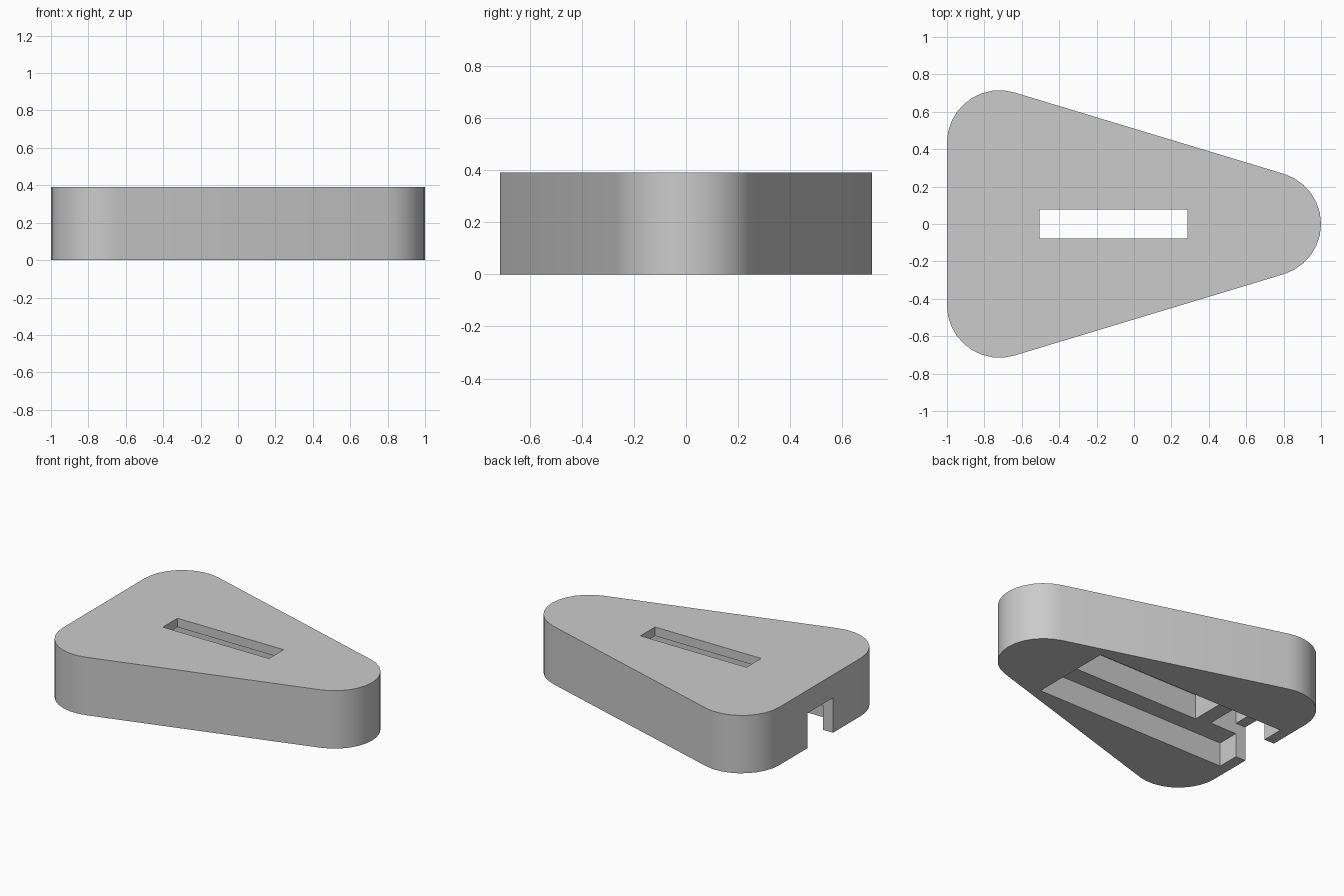
import bpy, bmesh, math

if "Cube" in bpy.data.objects:
    bpy.data.objects.remove(bpy.data.objects["Cube"], do_unlink=True)

HEIGHT, RADIUS = 0.39, 0.28
WALL_END = -0.925          # inner face of the wide end wall

grey = bpy.data.materials.new("light_grey")
grey.use_nodes = True
colour = (0.6, 0.6, 0.6, 1)
grey.diffuse_color = colour
grey.node_tree.nodes["Principled BSDF"].inputs["Base Color"].default_value = colour


def arc(cx, cy, start, end, steps):
    angles = [math.radians(start + (end - start) * i / steps) for i in range(steps + 1)]
    return [(cx + RADIUS * math.cos(a), cy + RADIUS * math.sin(a)) for a in angles]


def add_object(name, bm):
    bmesh.ops.recalc_face_normals(bm, faces=bm.faces)
    mesh = bpy.data.meshes.new(name)
    bm.to_mesh(mesh)
    bm.free()
    mesh.materials.append(grey)
    obj = bpy.data.objects.new(name, mesh)
    bpy.context.collection.objects.link(obj)
    return obj


def box(name, x, y_half, z):
    bm = bmesh.new()
    bmesh.ops.create_cube(bm, size=1)
    for v in bm.verts:
        v.co = (x[v.co.x > 0], math.copysign(y_half, v.co.y), z[v.co.z > 0])
    return add_object(name, bm)


# Body: rounded triangle, extruded upward
back_y, centre_x = 0.435, 0.72
lean = math.degrees(math.atan2(2 * centre_x, back_y))   # normal angle of the slanted sides
outline = (arc(centre_x, 0, -lean, lean, 12)
           + arc(-centre_x, back_y, lean, 180, 9)
           + arc(-centre_x, -back_y, 180, 360 - lean, 9))
bm = bmesh.new()
base = bm.faces.new([bm.verts.new((x, y, 0)) for x, y in outline])
top = bmesh.ops.extrude_face_region(bm, geom=[base])["geom"]
bmesh.ops.translate(bm, vec=(0, 0, HEIGHT),
                    verts=[g for g in top if isinstance(g, bmesh.types.BMVert)])
body = add_object("body", bm)

# Recesses in the underside, the end notch and the slot through the top
cutters = [
    box("pocket_cutter", (WALL_END, 0.505), 0.285, (-0.1, 0.162)),
    box("inner_pocket_cutter", (-0.62, 0.4), 0.155, (0.1, 0.33)),
    box("channel_cutter", (WALL_END, -0.724), 0.135, (0.1, 0.33)),
    box("notch_cutter", (-1.1, -0.85), 0.135, (-0.1, 0.235)),
    box("slot_cutter", (-0.505, 0.285), 0.078, (0.2, 0.5)),
]
bpy.context.view_layer.objects.active = body
for cutter in cutters:
    cutter.hide_render = True
    cut = body.modifiers.new(cutter.name, "BOOLEAN")
    cut.operation, cut.solver, cut.object = "DIFFERENCE", "EXACT", cutter
    bpy.ops.object.modifier_apply(modifier=cut.name)
    bpy.data.objects.remove(cutter, do_unlink=True)

# Smooth rounded corners with crisp edges
bpy.ops.object.select_all(action="DESELECT")
body.select_set(True)
bpy.ops.object.shade_smooth_by_angle(angle=math.radians(30))
